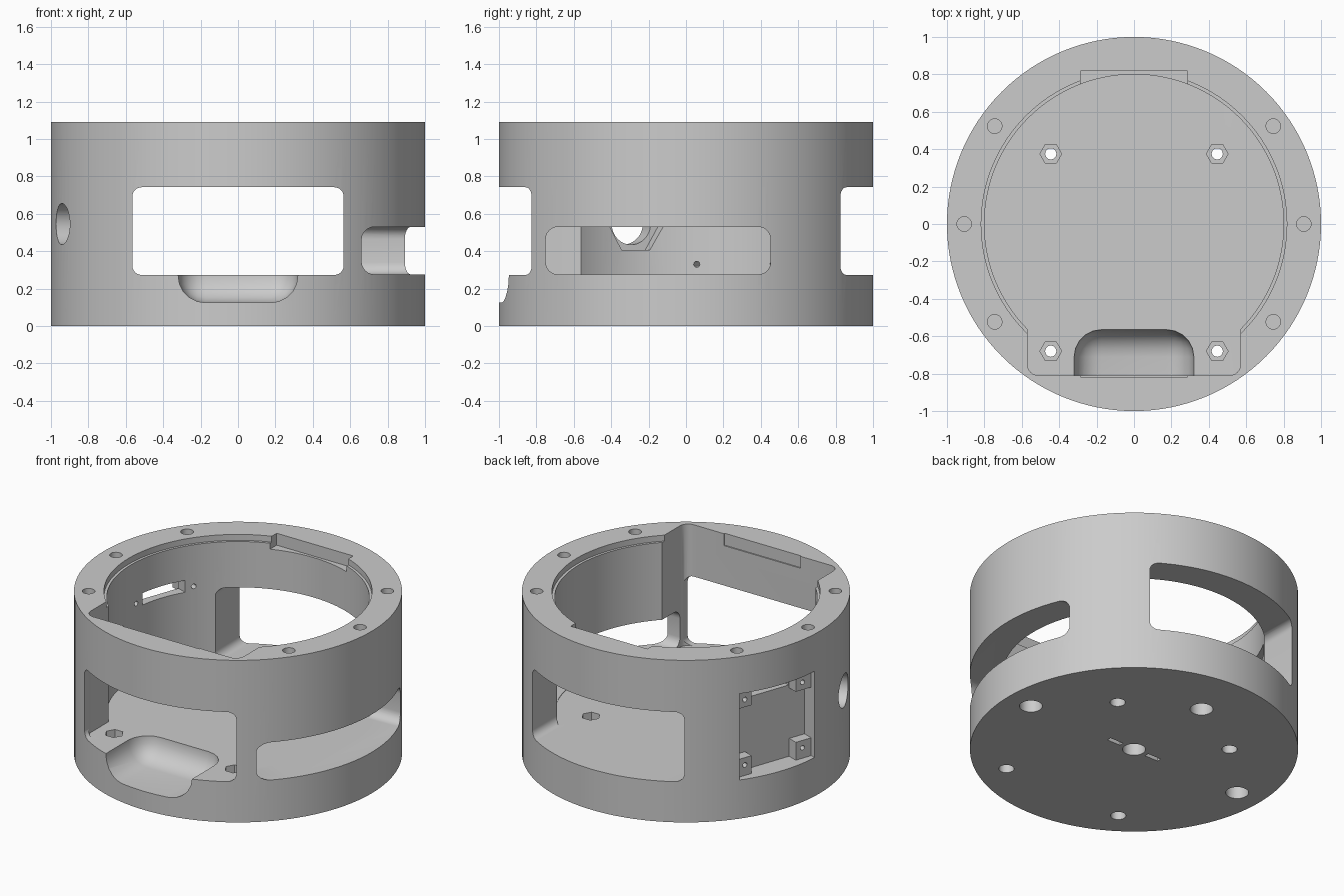
import bpy, bmesh
from math import sin, cos, pi, radians
from mathutils import Matrix, Vector

cube = bpy.data.objects.get("Cube")
if cube:
    bpy.data.objects.remove(cube, do_unlink=True)

HEIGHT, FLOOR = 1.09, 0.273
TOP = HEIGHT + 0.1

grey = bpy.data.materials.new("light grey")
grey.use_nodes = True
grey.diffuse_color = (0.6, 0.6, 0.6, 1)
grey.node_tree.nodes["Principled BSDF"].inputs["Base Color"].default_value = (0.6, 0.6, 0.6, 1)


def circle(r, cx=0, cy=0, n=32, start=0):
    return [(cx + r * cos(start + 2 * pi * i / n), cy + r * sin(start + 2 * pi * i / n)) for i in range(n)]


def rect(x0, x1, y0, y1, r=0, n=6):
    """Rectangle outline with optional rounded corners."""
    if r == 0:
        return [(x0, y0), (x1, y0), (x1, y1), (x0, y1)]
    pts = []
    centres = [(x1 - r, y1 - r), (x0 + r, y1 - r), (x0 + r, y0 + r), (x1 - r, y0 + r)]
    for k, (cx, cy) in enumerate(centres):
        for i in range(n + 1):
            a = (k + i / n) * pi / 2
            pts.append((cx + r * cos(a), cy + r * sin(a)))
    return pts


def facing(degrees):
    """Frame whose local z points outward at an angle, with local y up."""
    a = radians(degrees)
    n, up = Vector((cos(a), sin(a), 0)), Vector((0, 0, 1))
    return Matrix((up.cross(n), up, n)).transposed().to_4x4()


def prism(name, pts, lo, hi, frame=Matrix()):
    bm = bmesh.new()
    bottom = [bm.verts.new((x, y, lo)) for x, y in pts]
    face = bm.faces.new(bottom)
    ext = bmesh.ops.extrude_face_region(bm, geom=[face])
    moved = [v for v in ext["geom"] if isinstance(v, bmesh.types.BMVert)]
    bmesh.ops.translate(bm, verts=moved, vec=(0, 0, hi - lo))
    bmesh.ops.transform(bm, matrix=frame, verts=bm.verts)
    bmesh.ops.recalc_face_normals(bm, faces=bm.faces)
    return make(name, bm)


def make(name, bm):
    mesh = bpy.data.meshes.new(name)
    bm.to_mesh(mesh)
    bm.free()
    mesh.materials.append(grey)
    obj = bpy.data.objects.new(name, mesh)
    bpy.context.collection.objects.link(obj)
    return obj


body = prism("round_housing", circle(1, n=128), 0, HEIGHT)
bpy.context.view_layer.objects.active = body
body.select_set(True)


def cut(cutter):
    cutter.hide_render = True
    mod = body.modifiers.new("cut", "BOOLEAN")
    mod.operation, mod.solver, mod.object = "DIFFERENCE", "EXACT", cutter
    bpy.ops.object.modifier_apply(modifier=mod.name)
    bpy.data.objects.remove(cutter, do_unlink=True)


def carve(pts, lo, hi, frame=Matrix()):
    cut(prism("cutter", pts, lo, hi, frame))


# Main cavity, lip and flat-fronted pocket
carve(circle(0.8, n=128), FLOOR, TOP)
carve(circle(0.817, n=128), 1.05, TOP)
carve(rect(-0.57, 0.57, -0.81, -0.3, 0.06), FLOOR, TOP)
carve(rect(-0.285, 0.285, -0.818, 0.818), 1.01, TOP)

# Front and back windows, side slot
window = rect(-0.565, 0.565, FLOOR, 0.742, 0.05)
carve(window, 0.5, 1.2, facing(-90))
carve(window, 0.5, 1.2, facing(90))
carve(rect(-0.75, 0.452, 0.276, 0.53, 0.065), 0.4, 1.2, facing(0))

# Scooped finger recess at the front
bm = bmesh.new()
bmesh.ops.create_cube(bm, size=1, matrix=Matrix.Translation((0, -0.9, 0.37)) @ Matrix.Diagonal((0.64, 0.67, 0.49, 1)))
bmesh.ops.bevel(bm, geom=bm.edges[:], offset=0.145, segments=5, profile=0.5, affect="EDGES")
cut(make("cutter", bm))

# Round side port with hexagonal nut seat inside
port = facing(199.7)
carve(circle(0.11, 0, 0.545, 48), 0.6, 1.2, port)
carve(circle(0.16, 0, 0.545, 6), 0.6, 0.87, port)

# Square side recess with four corner posts, screw holes and a slot
panel = facing(160.3)
carve(rect(-0.28, 0.28, 0.26, 0.84), 0.925, 1.2, panel)
carve(rect(-0.165, 0.165, 0.26, 0.84), 0.855, 1.2, panel)
carve(rect(-0.28, 0.28, 0.38, 0.72), 0.855, 1.2, panel)
carve(rect(-0.16, 0.16, 0.74, 0.82), 0.7, 0.9, panel)
for x in (-0.215, 0.215):
    for z in (0.33, 0.77):
        carve(circle(0.016, x, z, 12), 0.6, 1.1, panel)

# Floor screw holes: hexagon seats above, wider bores below
for x in (-0.445, 0.445):
    for y in (-0.68, 0.375):
        carve(circle(0.058, x, y, 6), 0.2, FLOOR + 0.05)
        carve(circle(0.03, x, y, 20), -0.1, 0.25)
        carve(circle(0.047, x, y, 24), -0.1, 0.08)

# Blind holes around the top rim
for x, y in ((0.908, 0), (0.745, 0.523), (0.745, -0.523)):
    for s in (-1, 1):
        carve(circle(0.039, s * x, y, 24), 0.94, TOP)

# Blind holes and key slots underneath
for x, y in ((0, 0), (0.82, 0), (-0.82, 0), (0, 0.64)):
    carve(circle(0.07, x, y, 32), -0.1, 0.12)
for s in (-1, 1):
    carve(rect(s * 0.15 - 0.05, s * 0.15 + 0.05, -0.015, 0.015), -0.1, 0.08)

bpy.ops.object.shade_smooth_by_angle(angle=radians(25))
